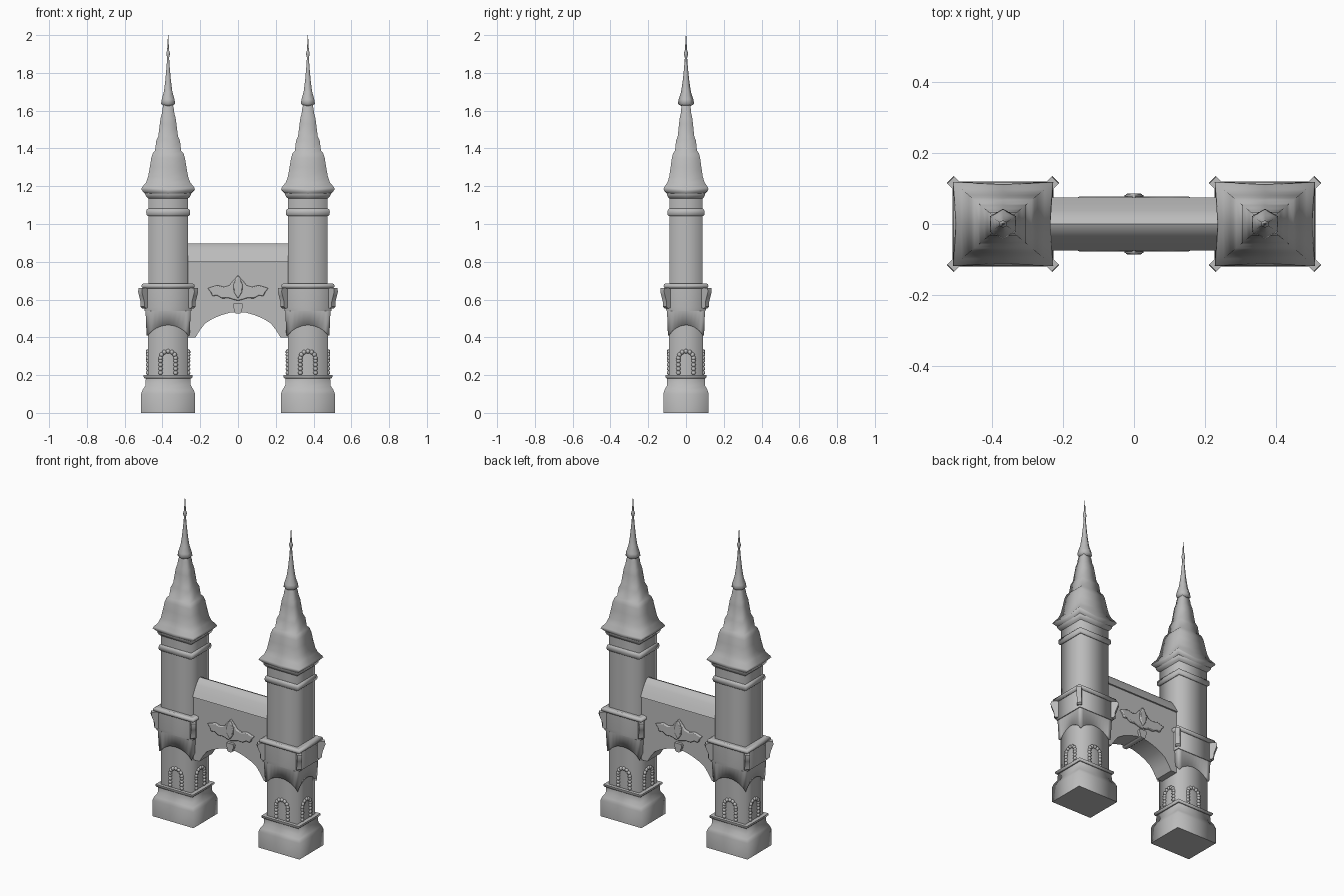
import bpy, bmesh, math
from mathutils import Matrix

if "Cube" in bpy.data.objects:
    bpy.data.objects.remove(bpy.data.objects["Cube"], do_unlink=True)

stone = bpy.data.materials.new("stone_grey")
stone.use_nodes = True
GREY = (0.5, 0.5, 0.5, 1)
stone.diffuse_color = GREY
stone.node_tree.nodes["Principled BSDF"].inputs["Base Color"].default_value = GREY

DEPTH = 0.84      # tower depth relative to its width
TOWER_X = 0.37


def finish(name, bm, smooth=True, sharp=None):
    """Turn a bmesh into an object; edges steeper than sharp degrees stay hard."""
    bmesh.ops.recalc_face_normals(bm, faces=bm.faces)
    for f in bm.faces:
        f.smooth = smooth
    if sharp:
        for e in bm.edges:
            if e.is_manifold and e.calc_face_angle(0) > math.radians(sharp):
                e.smooth = False
    mesh = bpy.data.meshes.new(name)
    bm.to_mesh(mesh)
    bm.free()
    mesh.materials.append(stone)
    ob = bpy.data.objects.new(name, mesh)
    bpy.context.collection.objects.link(ob)
    return ob


def loft(name, rings, caps=True):
    """Skin a list of closed rings of points."""
    bm = bmesh.new()
    loops = [[bm.verts.new(p) for p in r] for r in rings]
    n = len(loops[0])
    for a, b in zip(loops, loops[1:]):
        for i in range(n):
            j = (i + 1) % n
            bm.faces.new((a[i], a[j], b[j], b[i]))
    if caps:
        for loop in (loops[0], loops[-1]):
            bm.faces.new(loop)
            for i in range(n):
                bm.edges.get((loop[i], loop[(i + 1) % n])).smooth = False
    return finish(name, bm)


def square(cx, half, z, sag=0.0, lift=0.0):
    """Rectangle ring with side midpoints pulled in and corners lifted."""
    pts = []
    for i in range(4):
        a = math.radians(45 + 90 * i)
        sx, sy = math.copysign(1, math.cos(a)), math.copysign(1, math.sin(a))
        pts.append((cx + sx * half, sy * half * DEPTH, z + lift))
        mx, my = round(math.cos(a + math.pi / 4)), round(math.sin(a + math.pi / 4))
        pts.append((cx + mx * (half - sag), my * (half - sag) * DEPTH, z))
    return pts


def tower_part(name, cx, profile, caps=True):
    return loft(name, [square(cx, *p) for p in profile], caps)


def prism(name, pts, y0, y1, sharp=40):
    """Extrude an x-z outline from y0 to y1."""
    bm = bmesh.new()
    face = bm.faces.new([bm.verts.new((x, y0, z)) for x, z in pts])
    ext = bmesh.ops.extrude_face_region(bm, geom=[face])["geom"]
    for v in ext:
        if isinstance(v, bmesh.types.BMVert):
            v.co.y = y1
    return finish(name, bm, True, sharp)


def corbel(name, cx):
    """Flared collar with an arched lower edge on every side."""
    low, mid, top = [], [], []
    n = 10
    for sx, sy, dx, dy in ((-1, -1, 1, 0), (1, -1, 0, 1), (1, 1, -1, 0), (-1, 1, 0, -1)):
        for i in range(n):
            t = i / n
            x, y = sx + 2 * dx * t, (sy + 2 * dy * t) * DEPTH
            arch = 0.41 + 0.055 * math.sin(math.pi * t) ** 0.7
            low.append((cx + x * 0.1, y * 0.1, arch))
            mid.append((cx + x * 0.114, y * 0.114, arch))
            top.append((cx + x * 0.12, y * 0.12, 0.55))
    loft(name, [low, mid, top], caps=False)


def window(name, cx, angle, dist):
    """Beaded columns carrying a beaded arch."""
    bm = bmesh.new()
    beads = [(s * 0.04, 0.212 + 0.021 * k) for s in (-1, 1) for k in range(4)]
    for k in range(7):
        a = math.pi * k / 6
        beads.append((0.04 * math.cos(a), 0.29 + 0.036 * math.sin(a)))
    place = Matrix.Translation((cx, 0, 0)) @ Matrix.Rotation(angle, 4, "Z")
    for x, z in beads:
        bmesh.ops.create_uvsphere(bm, u_segments=8, v_segments=6, radius=0.012,
                                  matrix=place @ Matrix.Translation((x, -dist, z)))
    finish(name, bm)


for side, cx in (("left", TOWER_X), ("right", -TOWER_X)):
    # shaft and mouldings
    tower_part(side + "_base", cx, [(0.143, 0), (0.143, 0.1), (0.135, 0.122),
                                    (0.12, 0.145), (0.118, 0.185)])
    tower_part(side + "_base_plate", cx, [(0.124, 0.183), (0.13, 0.19), (0.13, 0.2)])
    tower_part(side + "_lower_shaft", cx, [(0.106, 0.195), (0.106, 0.5)], False)
    corbel(side + "_corbel", cx)
    tower_part(side + "_balcony", cx, [(0.124, 0.54), (0.126, 0.56), (0.126, 0.665)])
    tower_part(side + "_balcony_rim", cx, [(0.13, 0.658), (0.139, 0.664), (0.141, 0.672),
                                           (0.138, 0.681), (0.128, 0.686)])
    tower_part(side + "_upper_shaft", cx, [(0.105, 0.68), (0.105, 1.16)], False)
    tower_part(side + "_ring", cx, [(0.108, 1.042), (0.115, 1.048), (0.116, 1.064),
                                    (0.114, 1.077), (0.106, 1.081)])
    tower_part(side + "_cornice", cx, [(0.105, 1.135), (0.114, 1.143), (0.121, 1.155),
                                       (0.122, 1.18)])
    # stepped bell roof with lifted corners
    tower_part(side + "_roof", cx, [
        (0.122, 1.158, 0.003, 0.006), (0.142, 1.172, 0.008, 0.012),
        (0.138, 1.184, 0.008, 0.01), (0.117, 1.22), (0.106, 1.25), (0.097, 1.3),
        (0.089, 1.35), (0.081, 1.375), (0.069, 1.388), (0.063, 1.44), (0.052, 1.465),
        (0.044, 1.53), (0.04, 1.56), (0.033, 1.585), (0.03, 1.61), (0.024, 1.635)])
    # six-sided spire
    spire = [(0.026, 1.625), (0.043, 1.636), (0.039, 1.66), (0.026, 1.7), (0.017, 1.76),
             (0.01, 1.83), (0.006, 1.88), (0.01, 1.895), (0.011, 1.905), (0.006, 1.92),
             (0.004, 1.95), (0.001, 2.0)]
    loft(side + "_spire", [[(cx + r * math.cos(math.radians(30 + 60 * k)),
                             r * math.sin(math.radians(30 + 60 * k)), z)
                            for k in range(6)] for r, z in spire])
    # diagonal corner brackets
    bracket = [(0, 0.56), (0.038, 0.553), (0.05, 0.562), (0.051, 0.59), (0.062, 0.62),
               (0.069, 0.64), (0.067, 0.66), (0, 0.662)]
    for k in range(4):
        a = math.radians(45 + 90 * k)
        ob = prism(f"{side}_bracket_{k + 1}", bracket, -0.014, 0.014)
        corner = (cx + math.copysign(0.1, math.cos(a)), math.copysign(0.077, math.sin(a)), 0)
        ob.data.transform(Matrix.Translation(corner) @ Matrix.Rotation(a, 4, "Z"))
    # one window per face
    for k in range(4):
        window(f"{side}_window_{k + 1}", cx, k * math.pi / 2,
               0.106 if k % 2 else 0.106 * DEPTH)


def mirrored(half):
    """Complete an outline from its +x half, listed from top to bottom."""
    return half + [(-x, z) for x, z in reversed(half) if x > 0]


# bridge wall with arched opening
prism("bridge_wall", mirrored([(0.275, 0.81), (0.275, 0.4), (0.225, 0.4), (0.2, 0.44),
                               (0.175, 0.473), (0.135, 0.498), (0.09, 0.517),
                               (0.045, 0.53), (0, 0.535)]), -0.065, 0.065)
# bridge roof, running along x
roof = prism("bridge_roof", mirrored([(0, 0.897), (0.018, 0.89), (0.038, 0.865),
                                      (0.06, 0.828), (0.075, 0.8)]), -0.27, 0.27)
roof.data.transform(Matrix.Rotation(math.pi / 2, 4, "Z"))
# keystone, through the wall
prism("keystone", mirrored([(0.022, 0.58), (0.027, 0.57), (0.025, 0.555), (0.02, 0.55),
                            (0.018, 0.532), (0.01, 0.526)]), -0.082, 0.082)
# winged relief on both wall faces
wings = mirrored([(0, 0.73), (0.012, 0.715), (0.028, 0.698), (0.045, 0.675), (0.075, 0.667),
                  (0.11, 0.676), (0.162, 0.66), (0.146, 0.642), (0.135, 0.618),
                  (0.11, 0.622), (0.085, 0.606), (0.05, 0.608), (0.025, 0.6), (0, 0.594)])
body = mirrored([(0, 0.728), (0.012, 0.708), (0.024, 0.68), (0.022, 0.64), (0, 0.605)])
for label, s in (("front", -1), ("back", 1)):
    for part, outline, out in (("wings", wings, 0.078), ("body", body, 0.086)):
        ob = prism(f"{label}_relief_{part}", outline, s * 0.06, s * out)
        bevel = ob.modifiers.new("soft_edge", "BEVEL")
        bevel.width = 0.005
        bevel.segments = 2
